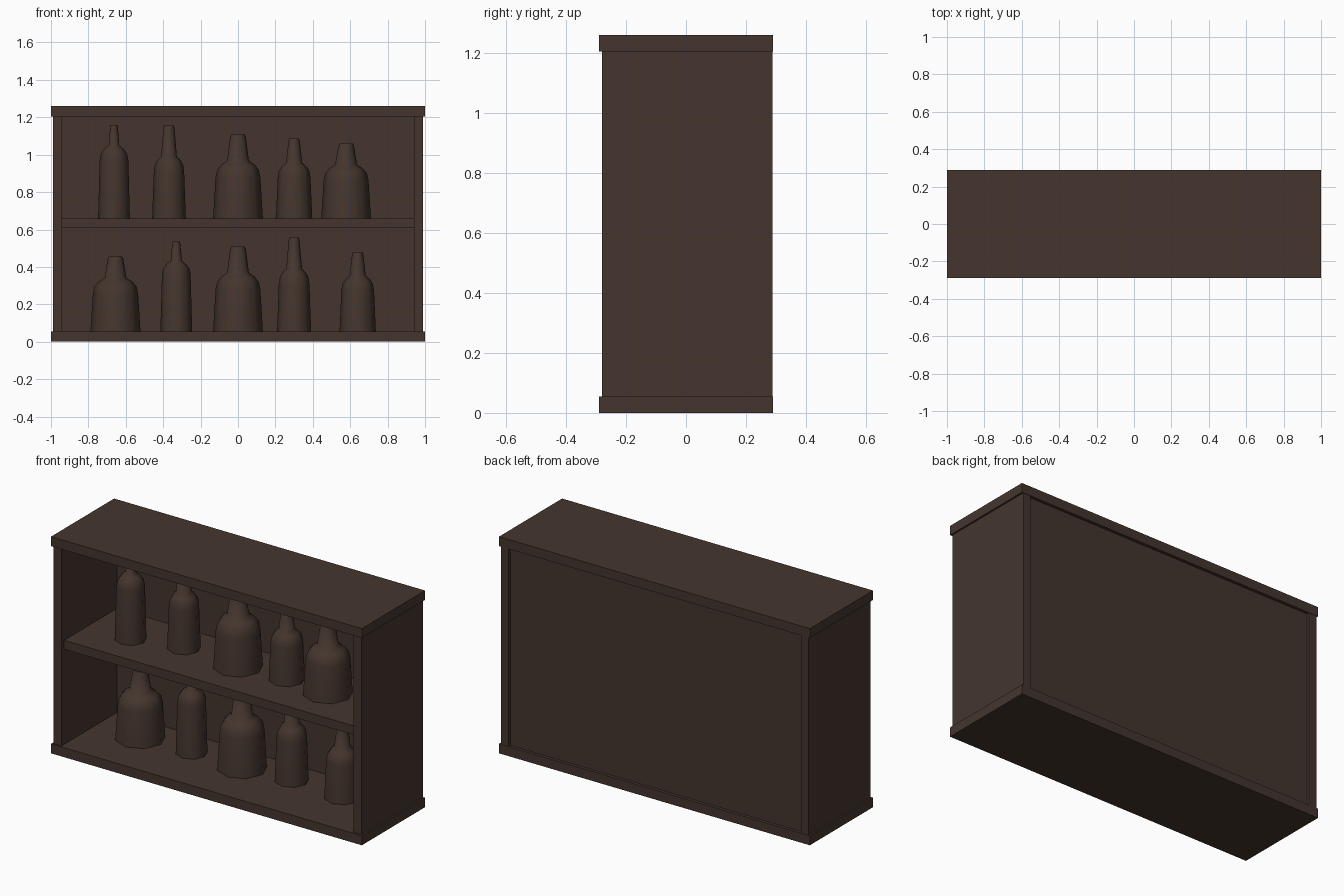
import bpy, bmesh, math

if "Cube" in bpy.data.objects:
    bpy.data.objects.remove(bpy.data.objects["Cube"])

wood = bpy.data.materials.new("dark_brown")
wood.diffuse_color = (0.058, 0.036, 0.027, 1)
wood.use_nodes = True
wood.node_tree.nodes["Principled BSDF"].inputs["Base Color"].default_value = wood.diffuse_color


def finish(name, bm):
    bmesh.ops.recalc_face_normals(bm, faces=bm.faces)
    me = bpy.data.meshes.new(name)
    bm.to_mesh(me)
    bm.free()
    me.materials.append(wood)
    ob = bpy.data.objects.new(name, me)
    bpy.context.collection.objects.link(ob)
    return ob


def box(name, x0, x1, y0, y1, z0, z1):
    bm = bmesh.new()
    bmesh.ops.create_cube(bm, size=1)
    for v in bm.verts:
        v.co = (x1 if v.co.x > 0 else x0, y1 if v.co.y > 0 else y0, z1 if v.co.z > 0 else z0)
    return finish(name, bm)


def bottle(name, x, y, z, r, shoulder, neck_z, neck_r, top_z, top_r, sides=8):
    """Lathe: tapered body, rounded shoulder, tapering neck, softened lip."""
    rs = r * 0.9
    rise = neck_z - shoulder
    profile = [(r, z), (rs, shoulder - 0.02)]
    for t in (30, 60):
        a = math.radians(t)
        profile.append((neck_r + (rs - neck_r) * math.cos(a),
                        shoulder - 0.02 + (rise + 0.01) * math.sin(a)))
    profile += [(neck_r, neck_z), (top_r, top_z - 0.012), (top_r * 0.85, top_z)]
    bm = bmesh.new()
    rings = []
    for pr, pz in profile:
        rings.append([bm.verts.new((x + pr * math.cos(math.tau * i / sides),
                                    y + pr * math.sin(math.tau * i / sides), pz))
                      for i in range(sides)])
    for a, b in zip(rings, rings[1:]):
        for i in range(sides):
            j = (i + 1) % sides
            bm.faces.new((a[i], a[j], b[j], b[i]))
    bm.faces.new(rings[0])
    bm.faces.new(rings[-1])
    ob = finish(name, bm)
    bpy.ops.object.select_all(action='DESELECT')
    ob.select_set(True)
    bpy.context.view_layer.objects.active = ob
    bpy.ops.object.shade_smooth_by_angle(angle=math.radians(60))


# Cabinet
box("bottom_board", -1, 1, -0.29, 0.29, 0, 0.055)
box("top_board", -1, 1, -0.29, 0.29, 1.205, 1.26)
box("left_side", -0.99, -0.94, -0.28, 0.288, 0.055, 1.205)
box("right_side", 0.94, 0.99, -0.28, 0.288, 0.055, 1.205)
box("middle_shelf", -0.94, 0.94, -0.255, 0.25, 0.608, 0.66)
box("back_panel", -0.94, 0.94, 0.23, 0.272, 0.055, 1.205)

# Bottles: x, y, base radius, shoulder z, neck z, neck radius, top z, top radius
upper = [
    (-0.663, -0.04, 0.085, 0.99, 1.05, 0.028, 1.158, 0.021),
    (-0.369, 0.03, 0.090, 0.93, 0.99, 0.042, 1.157, 0.029),
    (0.0, 0.0, 0.133, 0.90, 0.968, 0.058, 1.108, 0.042),
    (0.30, 0.02, 0.097, 0.90, 0.957, 0.043, 1.087, 0.030),
    (0.578, 0.0, 0.133, 0.885, 0.947, 0.058, 1.060, 0.042),
]
lower = [
    (-0.655, 0.037, 0.134, 0.28, 0.342, 0.058, 0.455, 0.042),
    (-0.33, 0.045, 0.085, 0.38, 0.433, 0.030, 0.535, 0.022),
    (0.0, 0.037, 0.133, 0.30, 0.369, 0.058, 0.508, 0.042),
    (0.30, 0.065, 0.091, 0.33, 0.39, 0.042, 0.556, 0.029),
    (0.64, 0.045, 0.097, 0.295, 0.353, 0.043, 0.481, 0.030),
]
for row, base, data in (("upper", 0.66, upper), ("lower", 0.055, lower)):
    for n, (x, y, r, *rest) in enumerate(data, 1):
        bottle(f"{row}_bottle_{n}", x, y, base, r, *rest)
